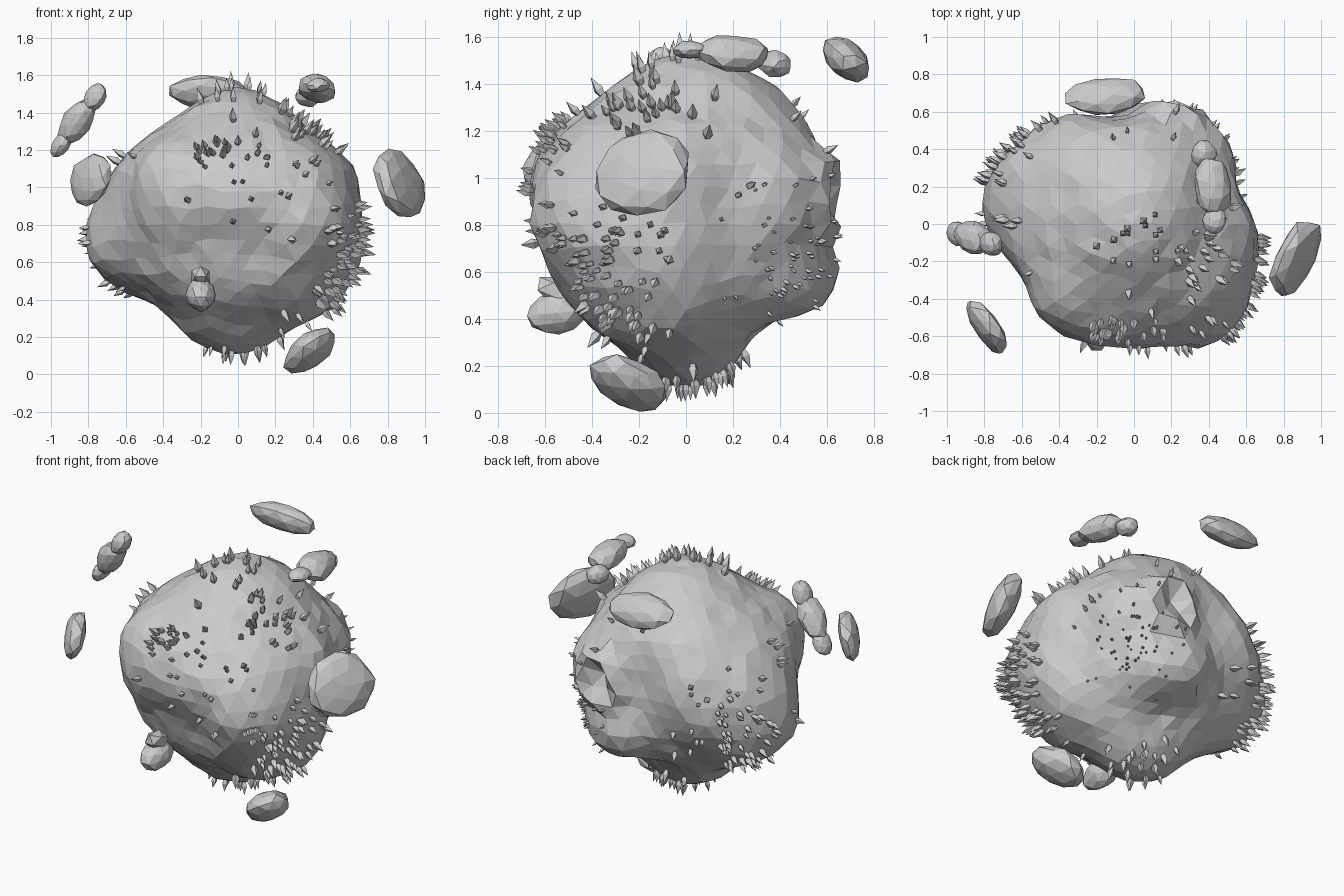
import bpy, bmesh, math, random
from mathutils import Vector, Matrix, noise
from mathutils.bvhtree import BVHTree

if "Cube" in bpy.data.objects:
    bpy.data.objects.remove(bpy.data.objects["Cube"])

random.seed(7)
CENTRE = Vector((0, 0, 0.8))

# Guide points on the surface of the lumpy body
GUIDES = [
    (0, 0, 1.54), (-.03, 0, .07),
    (0, -.3, 1.4), (-.05, -.5, 1.24), (-.1, -.65, 1.05), (-.1, -.65, .87),
    (-.1, -.56, .7), (-.1, -.51, .52), (0, -.38, .35), (0, -.13, .17),
    (.2, 0, 1.46), (.38, -.08, 1.3), (.59, -.15, 1.14), (.65, -.2, .9),
    (.65, -.2, .65), (.5, -.2, .37), (.22, 0, .2),
    (-.2, 0, 1.46), (-.42, 0, 1.32), (-.63, 0, 1.15), (-.73, .05, .97),
    (-.82, .12, .77), (-.73, .25, .58), (-.47, 0, .4), (-.2, 0, .17),
    (.15, .3, 1.41), (.15, .5, 1.23), (.2, .59, .95), (-.1, .57, .9),
    (.2, .59, .7), (.17, .63, .49), (.08, .41, .4), (0, .2, .22),
    (.59, -.48, .85), (.45, -.45, 1.13), (.42, -.43, .48),
    (-.42, -.58, 1.0), (-.48, -.42, .7), (-.66, -.2, .85),
    (.42, .52, .98), (.56, .2, .8), (.42, .3, .5),
    (-.6, .45, .75), (-.4, .56, .98), (-.35, .38, .45), (-.33, .36, 1.3),
    (-.2, .5, .55), (.4, .3, 1.2)]


def finish(bm, name):
    bmesh.ops.recalc_face_normals(bm, faces=bm.faces)
    mesh = bpy.data.meshes.new(name)
    bm.to_mesh(mesh)
    bm.free()
    ob = bpy.data.objects.new(name, mesh)
    bpy.context.collection.objects.link(ob)
    return ob


# Smooth radius field through the guides, refined by feeding back the error
dirs = [(Vector(g) - CENTRE).normalized() for g in GUIDES]
target = [(Vector(g) - CENTRE).length for g in GUIDES]
fit = target[:]


def field(d):
    w = [math.exp(-d.angle(g) ** 2 / (2 * .24 ** 2)) + 1e-6 for g in dirs]
    return sum(a * b for a, b in zip(w, fit)) / sum(w)


for _ in range(6):
    errors = [t - field(d) for d, t in zip(dirs, target)]
    fit = [f + .8 * e for f, e in zip(fit, errors)]

# Main body: icosphere pushed out to the field, with a rimmed crater at the back
crater = (Vector((.2, .6, .93)) - CENTRE).normalized()
bm = bmesh.new()
bmesh.ops.create_icosphere(bm, subdivisions=4, radius=1)
for v in bm.verts:
    wobble = Vector([random.uniform(-.02, .02) for _ in range(3)])
    d = (v.co + wobble).normalized()
    a = d.angle(crater)
    radius = field(d) + .014 * noise.noise(d * 6) + random.uniform(-.005, .005)
    radius += .08 * math.exp(-((a - .2) / .08) ** 2) - .05 * math.exp(-(a / .1) ** 2)
    v.co = CENTRE + d * radius
tree = BVHTree.FromBMesh(bm)
finish(bm, "rock_body")


def basis(normal, long_axis):
    n = Vector(normal).normalized()
    t = Vector(long_axis)
    t = (t - n * t.dot(n)).normalized()
    return Matrix((t, n.cross(t), n)).transposed()


def rock(name, centre, half, long_axis, normal, detail=2):
    """Faceted boulder; half = length, width and thickness."""
    b = bmesh.new()
    bmesh.ops.create_icosphere(b, subdivisions=detail, radius=1.03)
    m = basis(normal, long_axis)
    shift = Vector(centre) * 9
    for v in b.verts:
        p = v.co * (1 + .16 * noise.noise(v.co * 1.3 + shift))
        v.co = Vector(centre) + m @ Vector([p[i] * half[i] for i in range(3)])
    return finish(b, name)


# Blunt horn on the front
rock("front_horn", (-.2, -.55, .425), (.12, .08, .085), (0, -1, -.1), (0, -.1, 1))
rock("front_horn_ridge", (-.2, -.55, .52), (.1, .055, .06), (0, -.8, .5), (0, .4, 1), 1)

# Floating shards around the body
rock("right_shard", (.865, -.18, 1.015), (.21, .19, .085), (.2, .4, 0), (.85, -.42, .34))
rock("left_shard", (-.79, -.55, 1.04), (.165, .14, .06), (.18, -.27, .02), (-.83, -.55, .2))
rock("back_shard", (-.15, .685, 1.505), (.21, .11, .08), (1, .15, .05), (0, .65, .75))
rock("lower_shard", (.385, -.245, .13), (.18, .135, .085), (.5, -.8, .45), (.5, -.2, -.8))

# Segmented floating shards
CHAINS = {
    "top_chain": [((.42, .2, 1.53), (.16, .1, .075), (-.12, .95, -.15), (.2, .1, 1)),
                  ((.43, .02, 1.545), (.075, .06, .038), (.1, 1, -.2), (0, 0, 1)),
                  ((.37, .375, 1.485), (.07, .07, .055), (0, 1, -.2), (.2, .1, 1))],
    "left_chain": [((-.86, -.075, 1.35), (.14, .085, .075), (.6, -.2, .8), (-.8, 0, .55)),
                   ((-.765, -.105, 1.48), (.08, .065, .055), (.5, -.1, .8), (-.8, 0, .5)),
                   ((-.945, -.05, 1.23), (.08, .065, .045), (.5, -.1, .8), (-.8, 0, .5))]}
for name, parts in CHAINS.items():
    for i, part in enumerate(parts):
        rock(f"{name}_{i + 1}", *part)


def add_spike(b, base, normal, length):
    """Four-sided spike: narrow foot, wide shoulder, pointed tip."""
    m = basis(normal, Vector((.3, .2, 1)) + Vector(normal).orthogonal() * .5)
    rings = []
    for z, r in ((-.15, .14), (.3, .27), (.6, .15)):
        rings.append([b.verts.new(base + m @ Vector((
            r * length * math.cos(math.pi / 2 * k), r * length * math.sin(math.pi / 2 * k), z * length)))
            for k in range(4)])
    tip = b.verts.new(base + m @ Vector((0, 0, length)))
    b.faces.new(rings[0])
    for k in range(4):
        j = (k + 1) % 4
        for low, high in zip(rings, rings[1:]):
            b.faces.new((low[k], low[j], high[j], high[k]))
        b.faces.new((rings[2][k], rings[2][j], tip))


# Spike patches: centre, spread, count, spike length
PATCHES = {
    "brow_spikes": ((-.14, -.56, 1.2), .065, 20, .07),
    "face_spikes": ((.1, -.58, 1.08), .19, 24, .065),
    "crown_spikes": ((0, -.12, 1.5), .12, 12, .08),
    "shoulder_spikes": ((.4, -.2, 1.3), .14, 32, .08),
    "cheek_spikes": ((.44, -.5, .77), .11, 22, .07),
    "flank_spikes": ((.64, -.24, .78), .1, 20, .075),
    "hip_spikes": ((.53, -.28, .47), .13, 44, .075),
    "foot_spikes": ((0, .02, .1), .13, 26, .07),
    "left_spikes": ((-.61, .4, .7), .16, 70, .07),
    "left_brow_spikes": ((-.68, -.03, 1.12), .07, 4, .08),
    "back_spikes": ((.42, .45, .66), .16, 60, .035),
    "stray_spikes": ((.5, .1, 1.0), .3, 10, .06)}
for name, (centre, spread, count, length) in PATCHES.items():
    b = bmesh.new()
    for _ in range(count):
        aim = Vector(centre) + Vector([random.gauss(0, spread) for _ in range(3)]) - CENTRE
        aim.normalize()
        hit, normal, _, _ = tree.ray_cast(CENTRE + aim * 3, -aim)
        if hit:
            lean = (normal * .6 + aim).normalized()
            add_spike(b, hit, lean, length * random.uniform(.75, 1.2))
    finish(b, name)
